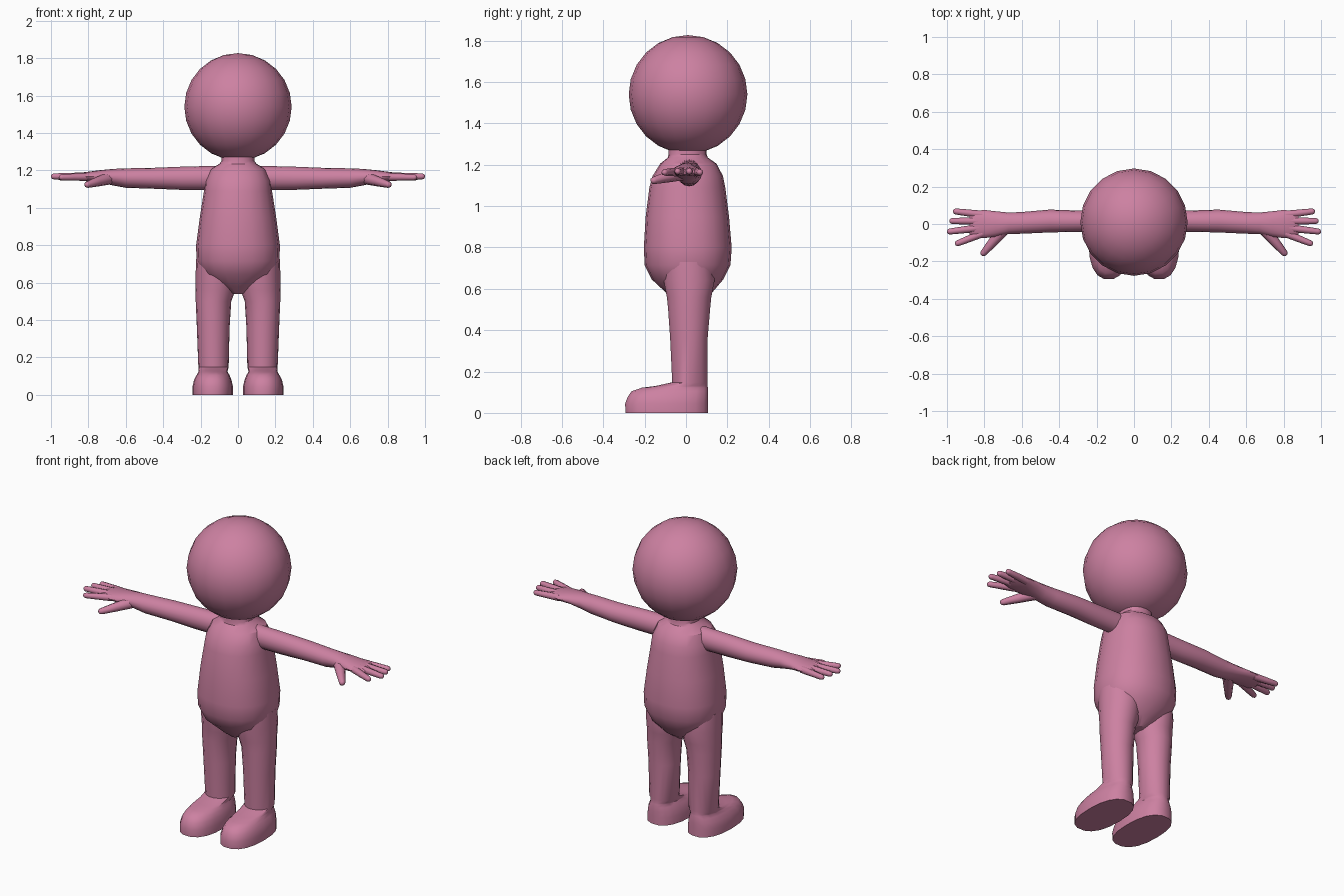
import bpy, bmesh, math
from mathutils import Vector

if "Cube" in bpy.data.objects:
    bpy.data.objects.remove(bpy.data.objects["Cube"])

skin = bpy.data.materials.new("pink")
skin.diffuse_color = (0.61, 0.22, 0.36, 1)
skin.use_nodes = True
skin.node_tree.nodes["Principled BSDF"].inputs["Base Color"].default_value = skin.diffuse_color


def finish(ob, angle=35, mirror=False):
    """Colour, shade and optionally mirror a part across x."""
    ob.data.materials.append(skin)
    bpy.ops.object.select_all(action='DESELECT')
    ob.select_set(True)
    bpy.context.view_layer.objects.active = ob
    bpy.ops.object.shade_smooth_by_angle(angle=math.radians(angle))
    if mirror:
        ob.modifiers.new("mirror", 'MIRROR').use_mirror_merge = False
    return ob


def ring(c, u, v, n=16, power=2.0):
    """Superellipse section around c with half axes u and v."""
    pts = []
    for i in range(n):
        a = 2 * math.pi * i / n
        ca, sa = math.cos(a), math.sin(a)
        f = 2 / power
        pts.append(Vector(c) + Vector(u) * math.copysign(abs(ca) ** f, ca)
                   + Vector(v) * math.copysign(abs(sa) ** f, sa))
    return pts


def loft(name, rings, angle=35, mirror=False):
    """Skin a list of rings and cap both ends."""
    bm = bmesh.new()
    loops = [[bm.verts.new(p) for p in r] for r in rings]
    n = len(loops[0])
    for a, b in zip(loops, loops[1:]):
        for i in range(n):
            j = (i + 1) % n
            bm.faces.new((a[i], a[j], b[j], b[i]))
    bm.faces.new(loops[0])
    bm.faces.new(loops[-1])
    bmesh.ops.recalc_face_normals(bm, faces=bm.faces)
    me = bpy.data.meshes.new(name)
    bm.to_mesh(me)
    bm.free()
    ob = bpy.data.objects.new(name, me)
    bpy.context.collection.objects.link(ob)
    return finish(ob, angle, mirror)


def level(z, x0, x1, y0, y1, n=16, power=2.0):
    """Horizontal section given by its x and y limits."""
    return ring(((x0 + x1) / 2, (y0 + y1) / 2, z),
                ((x1 - x0) / 2, 0, 0), (0, (y1 - y0) / 2, 0), n, power)


def digit(name, p, q, r0, r1):
    """Tapered finger from p to a rounded tip at q."""
    p, q = Vector(p), Vector(q)
    d = (q - p).normalized()
    side = d.cross(Vector((0, 0, 1))).normalized()
    up = side.cross(d)
    spots = [(p, r0), ((p + q) / 2, (r0 + r1) / 2), (q - d * r1, r1),
             (q - d * r1 * 0.4, r1 * 0.8), (q - d * r1 * 0.04, r1 * 0.35)]
    return loft(name, [ring(c, side * r, up * r, 8) for c, r in spots], 50, True)


# head
bpy.ops.mesh.primitive_uv_sphere_add(segments=20, ring_count=12, radius=0.287,
                                     location=(0, 0.01, 1.54))
head = bpy.context.object
head.name = "head"
finish(head)

# torso with neck and rounded hips: z, half width, front y, back y
torso = [(0.54, 0.03, -0.05, 0.07), (0.58, 0.11, -0.095, 0.125),
         (0.645, 0.19, -0.165, 0.18), (0.715, 0.222, -0.2, 0.215),
         (0.80, 0.224, -0.204, 0.221), (0.95, 0.204, -0.195, 0.208),
         (1.09, 0.182, -0.177, 0.19), (1.145, 0.176, -0.162, 0.179),
         (1.205, 0.15, -0.125, 0.148), (1.235, 0.1, -0.088, 0.105),
         (1.25, 0.088, -0.085, 0.1), (1.29, 0.088, -0.085, 0.1)]
loft("torso", [level(z, -w, w, a, b, 20, 2.2) for z, w, a, b in torso], 30)

# leg and foot in one skin: z, x limits, y limits, roundness
leg = [(0.0, 0.027, 0.243, -0.295, 0.11, 2.4), (0.045, 0.027, 0.243, -0.297, 0.11, 2.4),
       (0.08, 0.035, 0.235, -0.283, 0.11, 2.4), (0.105, 0.045, 0.222, -0.265, 0.11, 2.3),
       (0.122, 0.055, 0.212, -0.215, 0.108, 2.2), (0.13, 0.055, 0.21, -0.15, 0.106, 2.1),
       (0.148, 0.05, 0.212, -0.068, 0.105, 2), (0.36, 0.045, 0.22, -0.078, 0.106, 2),
       (0.5, 0.036, 0.226, -0.088, 0.118, 2), (0.56, 0.014, 0.227, -0.094, 0.124, 2),
       (0.64, 0.005, 0.227, -0.11, 0.14, 2), (0.73, 0.02, 0.223, -0.11, 0.13, 2)]
loft("leg", [level(z, a, b, c, d, 18, p) for z, a, b, c, d, p in leg], 40, True)

# arm flattening into the palm: x, centre y, half depth, centre z, half height
arm = [(0.10, 0.015, 0.057, 1.16, 0.065), (0.3, 0.015, 0.057, 1.158, 0.062),
       (0.45, 0.016, 0.061, 1.158, 0.056), (0.60, 0.006, 0.058, 1.159, 0.052),
       (0.67, 0.004, 0.057, 1.164, 0.044), (0.74, 0.0, 0.068, 1.168, 0.033),
       (0.80, 0.0, 0.075, 1.167, 0.026), (0.85, 0.0, 0.07, 1.166, 0.021),
       (0.88, 0.0, 0.055, 1.166, 0.011)]
loft("arm", [ring((x, y, z), (0, dy, 0), (0, 0, dz)) for x, y, dy, z, dz in arm], 45, True)

# fingers and thumb
for name, p, q in (("little_finger", (0.81, 0.05, 1.165), (0.968, 0.069, 1.163)),
                   ("ring_finger", (0.82, 0.016, 1.168), (0.988, 0.016, 1.168)),
                   ("middle_finger", (0.82, -0.02, 1.168), (1.0, -0.042, 1.168)),
                   ("index_finger", (0.81, -0.05, 1.165), (0.957, -0.109, 1.163))):
    digit(name, p, q, 0.021, 0.016)
digit("thumb", (0.69, -0.02, 1.158), (0.815, -0.168, 1.121), 0.034, 0.018)
